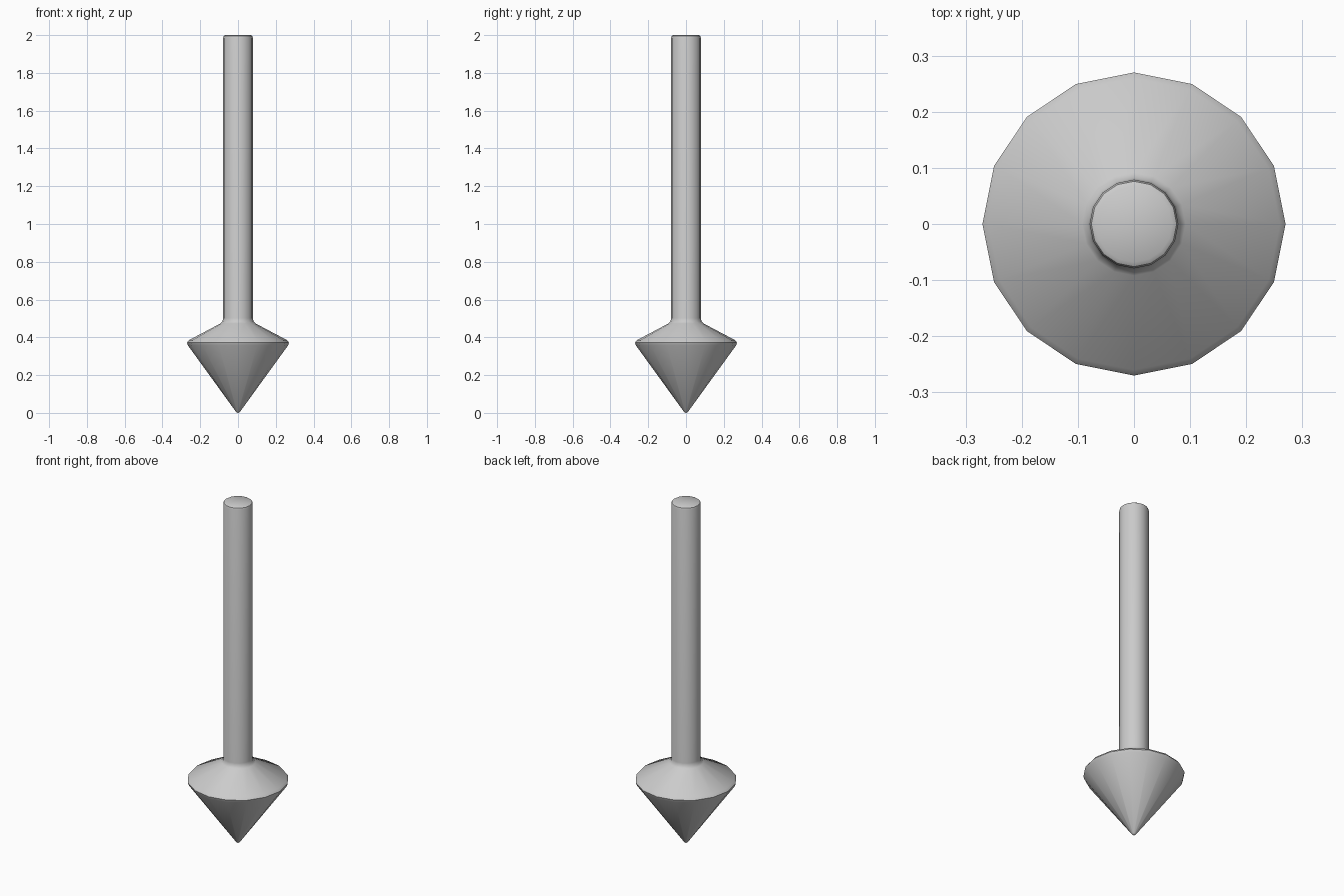
import bpy, math

if "Cube" in bpy.data.objects:
    bpy.data.objects.remove(bpy.data.objects["Cube"])

SIDES = 16


def lathe(name, profile):
    """Revolve a (radius, z) profile round the z axis; zero radius makes a pole."""
    verts, rings, faces = [], [], []
    for r, z in profile:
        n = 1 if r == 0 else SIDES
        rings.append([len(verts) + i for i in range(n)])
        for i in range(n):
            a = 2 * math.pi * i / SIDES
            verts.append((r * math.cos(a), r * math.sin(a), z))
    for lo, hi in zip(rings, rings[1:]):
        for i in range(SIDES):
            j = (i + 1) % SIDES
            if len(lo) == 1:
                faces.append((lo[0], hi[j], hi[i]))
            elif len(hi) == 1:
                faces.append((lo[i], lo[j], hi[0]))
            else:
                faces.append((lo[i], lo[j], hi[j], hi[i]))
    mesh = bpy.data.meshes.new(name)
    mesh.from_pydata(verts, [], faces)
    obj = bpy.data.objects.new(name, mesh)
    bpy.context.collection.objects.link(obj)
    bpy.context.view_layer.objects.active = obj
    obj.select_set(True)
    bpy.ops.object.shade_smooth_by_angle(angle=math.radians(40))
    obj.select_set(False)
    return obj


# Downward arrow: blunt tip, cone head, softened rim, shoulder, shaft, rounded end
lathe("down_arrow", [
    (0, 0), (0.006, 0.002), (0.013, 0.009),
    (0.265, 0.357), (0.27, 0.372), (0.26, 0.385),
    (0.092, 0.474), (0.082, 0.485), (0.079, 0.502),
    (0.079, 1.985), (0.076, 1.995), (0.068, 2.0), (0, 2.0),
])
